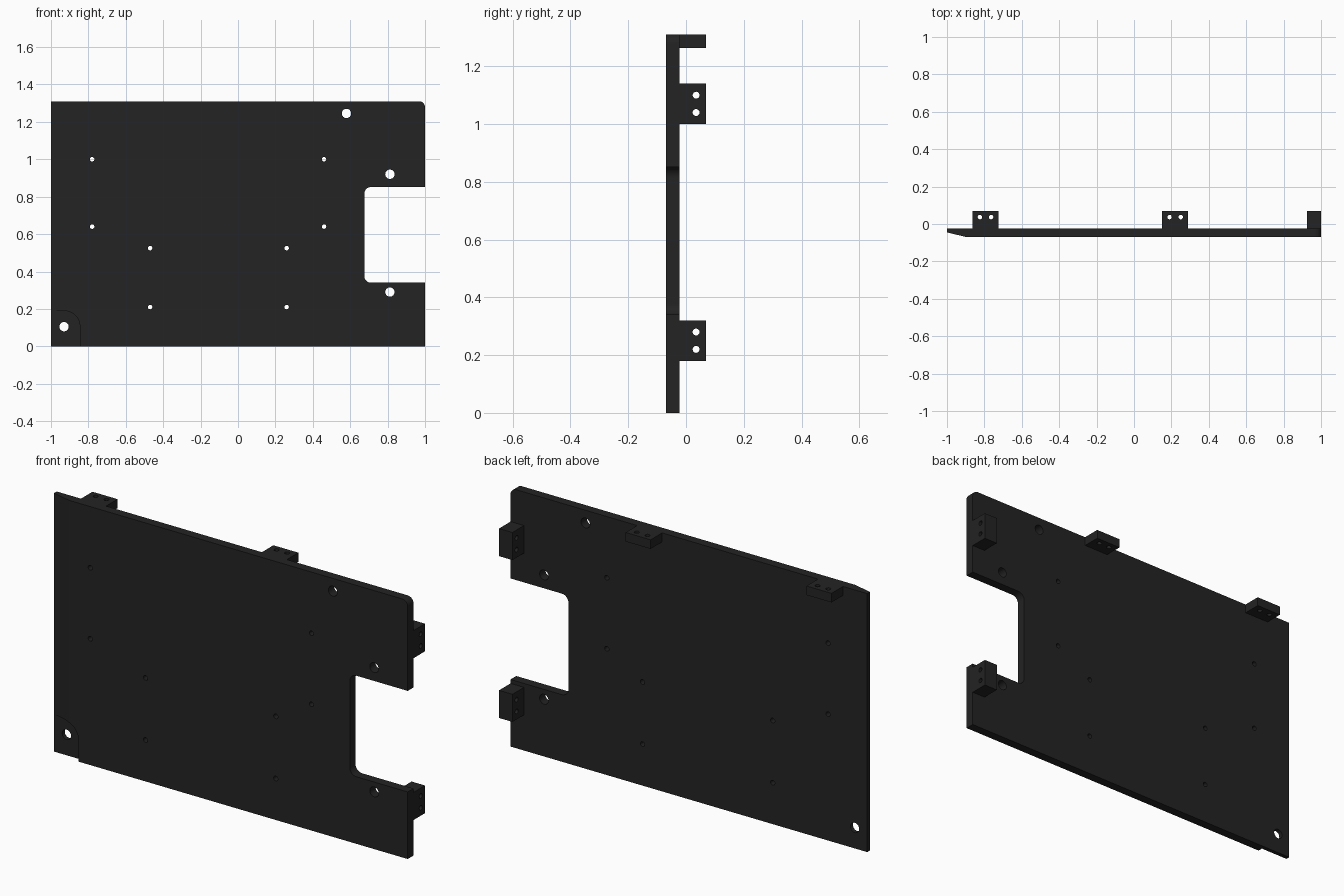
import bpy, bmesh, math
from mathutils import Vector

if "Cube" in bpy.data.objects:
    bpy.data.objects.remove(bpy.data.objects["Cube"])

FRONT, BACK, DEEP, TOP = -0.069, -0.023, 0.069, 1.31

mat = bpy.data.materials.new("charcoal")
mat.diffuse_color = (0.017, 0.017, 0.017, 1)
mat.use_nodes = True
mat.node_tree.nodes["Principled BSDF"].inputs["Base Color"].default_value = mat.diffuse_color


def finish(bm, name):
    bmesh.ops.recalc_face_normals(bm, faces=bm.faces[:])
    me = bpy.data.meshes.new(name)
    bm.to_mesh(me)
    bm.free()
    ob = bpy.data.objects.new(name, me)
    me.materials.append(mat)
    bpy.context.collection.objects.link(ob)
    return ob


def prism(bm, pts, direction):
    """Closed outline swept along a direction."""
    face = bm.faces.new([bm.verts.new(p) for p in pts])
    out = bmesh.ops.extrude_face_region(bm, geom=[face])
    moved = [g for g in out["geom"] if isinstance(g, bmesh.types.BMVert)]
    bmesh.ops.translate(bm, verts=moved, vec=Vector(direction))


def arc(cx, cz, r, a0, a1, n=8):
    return [(cx + r * math.cos(math.radians(a0 + (a1 - a0) * i / n)),
             cz + r * math.sin(math.radians(a0 + (a1 - a0) * i / n)))
            for i in range(n + 1)]


def bore(bm, centre, axis, r, length):
    """Round cutter centred on a point, along x, y or z."""
    c, pts = Vector(centre), []
    for i in range(24):
        a = 2 * math.pi * i / 24
        u, v = r * math.cos(a), r * math.sin(a)
        off = {"x": (-length / 2, u, v), "y": (u, -length / 2, v),
               "z": (u, v, -length / 2)}[axis]
        pts.append(c + Vector(off))
    prism(bm, pts, {"x": (length, 0, 0), "y": (0, length, 0), "z": (0, 0, length)}[axis])


def cut(ob, bm):
    cutter = finish(bm, "cutter")
    cutter.hide_render = True
    mod = ob.modifiers.new("cut", "BOOLEAN")
    mod.operation, mod.solver, mod.object = "DIFFERENCE", "EXACT", cutter
    bpy.context.view_layer.objects.active = ob
    bpy.ops.object.modifier_apply(modifier=mod.name)
    bpy.data.objects.remove(cutter)


# Panel with a rounded top corner and a rounded side opening
outline = [(-1, 0), (1, 0), (1, 0.34)]
outline += arc(0.712, 0.377, 0.037, 270, 180) + arc(0.712, 0.815, 0.037, 180, 90)
outline += [(1, 0.852)] + arc(0.968, TOP - 0.032, 0.032, 0, 90) + [(-1, TOP)]
bm = bmesh.new()
prism(bm, [(x, FRONT, z) for x, z in outline], (0, BACK - FRONT, 0))
panel = finish(bm, "panel")

# Tapered left edge
bm = bmesh.new()
slope = (-0.045 - FRONT) / 0.1
prism(bm, [(-0.9, FRONT, -0.1), (-1.1, FRONT + 0.2 * slope, -0.1), (-1.1, -0.2, -0.1),
           (-0.9, -0.2, -0.1)], (0, 0, 1.6))
cut(panel, bm)

# Shallow corner recess
bm = bmesh.new()
recess = [(-1.1, -0.1), (-0.845, -0.1)] + arc(-0.93, 0.105, 0.085, 0, 90) + [(-1.1, 0.19)]
prism(bm, [(x, -0.2, z) for x, z in recess], (0, 0.156, 0))
cut(panel, bm)

# Screw holes and larger mounting holes
bm = bmesh.new()
small = [(x, z) for x in (-0.78, 0.46) for z in (0.64, 1.0)]
small += [(x, z) for x in (-0.47, 0.26) for z in (0.21, 0.525)]
for x, z in small:
    bore(bm, (x, 0, z), "y", 0.012, 0.4)
for x, z in [(0.58, 1.245), (0.812, 0.92), (0.812, 0.29), (-0.93, 0.105)]:
    bore(bm, (x, 0, z), "y", 0.025, 0.4)
cut(panel, bm)


def lug(name, x0, x1, z0, z1, holes, axis):
    """Drilled block standing on the back of the panel."""
    bm = bmesh.new()
    prism(bm, [(x0, BACK, z0), (x1, BACK, z0), (x1, BACK, z1), (x0, BACK, z1)],
          (0, DEEP - BACK, 0))
    ob = finish(bm, name)
    bm = bmesh.new()
    for h in holes:
        bore(bm, h, axis, 0.012, 0.3)
    cut(ob, bm)


# Top lugs with vertical holes
for name, x in (("top_lug_left", -0.794), ("top_lug_middle", 0.22)):
    lug(name, x - 0.07, x + 0.07, TOP - 0.046, TOP,
        [(x + s * 0.03, 0.037, TOP) for s in (-1, 1)], "z")

# Side lugs with sideways holes
for name, z in (("side_lug_lower", 0.25), ("side_lug_upper", 1.07)):
    lug(name, 0.925, 1.0, z - 0.07, z + 0.07,
        [(0.96, 0.035, z + s * 0.03) for s in (-1, 1)], "x")
